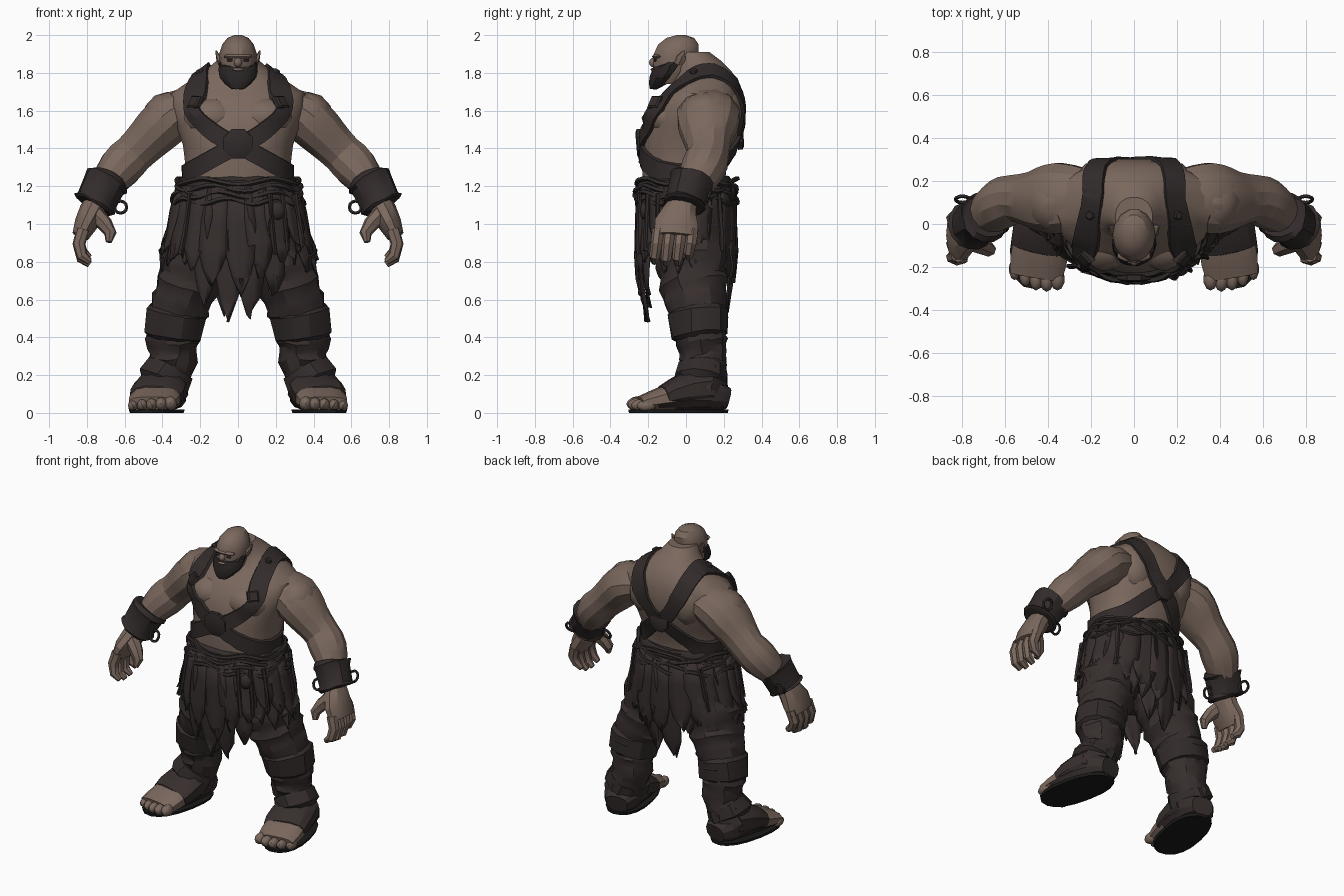
import bpy, bmesh, math, random
from mathutils import Vector, Matrix
from mathutils.bvhtree import BVHTree

random.seed(4)
cube = bpy.data.objects.get("Cube")
if cube:
    bpy.data.objects.remove(cube, do_unlink=True)


def material(name, *rgb):
    m = bpy.data.materials.new(name)
    m.use_nodes = True
    m.diffuse_color = (*rgb, 1)
    m.node_tree.nodes["Principled BSDF"].inputs["Base Color"].default_value = (*rgb, 1)
    return m


skin = material("skin", 0.195, 0.138, 0.11)
cloth = material("dark cloth", 0.038, 0.028, 0.027)
leather = material("leather", 0.032, 0.0245, 0.024)
hair = material("black hair", 0.023, 0.018, 0.018)
sole_black = material("sole black", 0.011, 0.0105, 0.01)
UP, BACK = Vector((0, 0, 1)), Vector((0, 1, 0))
made = []


def finish(name, bm, mats, pair=False, rule=None):
    """Turn a bmesh into an object, mirrored across x if it is a pair."""
    bmesh.ops.recalc_face_normals(bm, faces=bm.faces)
    if rule:
        for f in bm.faces:
            f.material_index = rule(f.calc_center_median())
    me = bpy.data.meshes.new(name)
    bm.to_mesh(me)
    bm.free()
    for m in mats if isinstance(mats, list) else [mats]:
        me.materials.append(m)
    ob = bpy.data.objects.new(name, me)
    bpy.context.collection.objects.link(ob)
    if pair:
        ob.modifiers.new("mirror", "MIRROR").use_mirror_merge = False
    made.append(ob)
    return ob


def bridge(bm, rings, closed=False):
    pairs = list(zip(rings, rings[1:])) + ([(rings[-1], rings[0])] if closed else [])
    for a, b in pairs:
        for j in range(len(a)):
            k = (j + 1) % len(a)
            bm.faces.new((a[j], a[k], b[k], b[j]))


def loft_bm(bm, path, sides=12, hint=BACK, axis=None, power=1, jit=0):
    """Rings along rows of (x, y, z, radius along hint, radius across)."""
    pts = [Vector(p[:3]) for p in path]
    rings = []
    for i, p in enumerate(path):
        t = axis or (pts[min(i + 1, len(pts) - 1)] - pts[max(i - 1, 0)]).normalized()
        u = (hint - t * hint.dot(t)).normalized()
        v = t.cross(u)
        ring = []
        for j in range(sides):
            a = math.tau * (j + 0.5) / sides
            c, s = (math.copysign(abs(q) ** power, q) for q in (math.cos(a), math.sin(a)))
            noise = Vector([random.uniform(-jit, jit) for _ in range(3)])
            ring.append(bm.verts.new(pts[i] + u * c * p[3] + v * s * p[4] + noise))
        rings.append(ring)
    bridge(bm, rings)
    bm.faces.new(rings[0])
    bm.faces.new(rings[-1])


def loft(name, mats, path, pair=False, rule=None, **kw):
    bm = bmesh.new()
    loft_bm(bm, path, **kw)
    return finish(name, bm, mats, pair, rule)


def add_ball(bm, pos, size):
    bmesh.ops.create_icosphere(bm, subdivisions=2, radius=1,
                               matrix=Matrix.Translation(pos) @ Matrix.Diagonal((*size, 1)))


def ball(name, mat, pos, size, pair=False):
    bm = bmesh.new()
    add_ball(bm, pos, size)
    return finish(name, bm, mat, pair)


def resample(rows, n, closed=False):
    """Smooth curve through rows of any width."""
    rows = [Vector(r) for r in rows]
    m = len(rows)
    get = (lambda i: rows[i % m]) if closed else (lambda i: rows[max(0, min(m - 1, i))])
    out = []
    for k in range(n):
        f = k * m / n if closed else k * (m - 1) / (n - 1)
        i = min(int(f), m - 1)
        t = f - i
        a, b, c, d = (get(i + q) for q in (-1, 0, 1, 2))
        out.append(0.5 * (2 * b + (c - a) * t + (2 * a - 5 * b + 4 * c - d) * t * t
                          + (3 * b - a - 3 * c + d) * t ** 3))
    return out


# Torso with neck, trapezius, chest and shoulder blade muscles
bm = bmesh.new()
torso = [(0, 0, 1.1, .22, .28), (0, -.01, 1.2, .22, .285), (0, -.01, 1.3, .225, .28),
         (0, .015, 1.42, .25, .295), (0, .035, 1.52, .26, .33), (0, .06, 1.62, .245, .365),
         (0, .085, 1.69, .21, .36), (0, .105, 1.75, .175, .27), (0, .1, 1.81, .142, .18),
         (0, .07, 1.86, .122, .12), (0, .025, 1.91, .1, .088)]
loft_bm(bm, torso, sides=20, axis=UP, power=.88)
for s in (-1, 1):
    add_ball(bm, (s * .14, -.085, 1.565), (.155, .135, .11))
    add_ball(bm, (s * .15, .2, 1.6), (.13, .1, .16))
bmesh.ops.recalc_face_normals(bm, faces=bm.faces)
bvh = BVHTree.FromBMesh(bm)
finish("torso", bm, skin)

# Arms with rounded shoulder muscles
arm = [(.22, .12, 1.61, .14, .11), (.33, .12, 1.58, .17, .135), (.41, .115, 1.515, .16, .135),
       (.48, .115, 1.445, .13, .122), (.55, .12, 1.375, .112, .112), (.61, .1, 1.315, .12, .118),
       (.67, .06, 1.24, .105, .1), (.735, 0, 1.14, .07, .065)]
bm = bmesh.new()
loft_bm(bm, resample(arm, 13), sides=12)
add_ball(bm, (.37, .105, 1.565), (.135, .15, .135))
finish("arms", bm, skin, pair=True)

# Hands
loft("palms", skin, [(.735, 0, 1.14, .065, .06), (.77, -.03, 1.07, .09, .07), (.805, -.05, 1, .122, .062),
                     (.835, -.055, .935, .118, .045)], pair=True, sides=10)
for i, name in enumerate(("index", "middle", "ring", "little")):
    y, drop = -.145 + .06 * i, (0, .015, .01, -.02)[i]
    loft(name + "_fingers", skin, [(.82, y, .97, .034, .036), (.842, y - .01, .895, .032, .035),
                                   (.825, y - .02, .83 - drop, .029, .03),
                                   (.785, y - .02, .8 - drop, .017, .018)], pair=True, sides=7)
loft("thumbs", skin, [(.765, -.07, 1.06, .055, .05), (.705, -.1, 1, .044, .042), (.675, -.12, .95, .034, .033),
                      (.685, -.135, .905, .017, .017)], pair=True, sides=7)

# Wrist cuffs with rims and rings
loft("wrist_cuffs", leather, [(.69, .035, 1.24, .108, .108), (.695, .03, 1.23, .122, .124),
                              (.708, .025, 1.21, .113, .114), (.752, -.005, 1.12, .106, .108),
                              (.759, -.008, 1.105, .116, .12), (.765, -.01, 1.095, .104, .104)],
     pair=True, sides=14, jit=.004)
for name, c in (("outer_cuff_rings", (.8, .115, 1.14)), ("inner_cuff_rings", (.622, -.02, 1.09))):
    circle = [(c[0] + .032 * math.cos(a), c[1] + .015 * math.sin(a), c[2] + .032 * math.sin(a), .009, .009)
              for a in (math.tau * k / 12 for k in range(13))]
    loft(name, leather, circle, pair=True, sides=5, hint=Vector((.1, 1, .2)))

# Head
loft("head", skin, [(0, -.08, 1.74, .07, .06), (0, -.07, 1.78, .1, .085), (0, -.06, 1.84, .115, .096),
                    (0, -.052, 1.9, .122, .1), (0, -.04, 1.95, .11, .084), (0, -.03, 1.985, .075, .056),
                    (0, -.025, 2, .025, .02)], sides=14, axis=UP)
ball("brow", skin, (0, -.148, 1.887), (.08, .032, .016))
ball("nose", skin, (0, -.172, 1.855), (.022, .024, .026))
ball("eyes", hair, (.042, -.163, 1.866), (.018, .008, .007), True)
loft("ears", skin, [(.088, -.04, 1.85, .024, .018), (.104, -.025, 1.88, .028, .013),
                    (.116, -.01, 1.918, .004, .004)], pair=True, sides=6)
loft("beard", hair, [(0, -.172, 1.715, .02, .035), (0, -.15, 1.74, .046, .068), (0, -.125, 1.775, .068, .094),
                     (0, -.1, 1.81, .082, .103), (0, -.085, 1.835, .088, .103), (0, -.06, 1.855, .06, .1)],
     sides=14, axis=UP, jit=.003)
ball("lower_lip", skin, (0, -.178, 1.818), (.032, .01, .008))

# Chest harness, laid over the torso
core = Vector((0, .05, 1.45))


def hit(p):
    d = (Vector(p) - core).normalized()
    loc = bvh.ray_cast(core + d * 3, -d)[0]
    return loc or Vector(p)


loop = [(.2, .1, 1.82), (.225, -.08, 1.72), (.235, -.17, 1.59), (.12, -.24, 1.475), (-.08, -.26, 1.375),
        (-.24, -.17, 1.29), (-.31, .02, 1.25), (-.22, .19, 1.28), (-.07, .27, 1.41), (.06, .3, 1.51),
        (.14, .28, 1.65), (.185, .2, 1.78)]
for s, name in ((1, "left_shoulder_strap"), (-1, "right_shoulder_strap")):
    centers = [hit((s * p.x, p.y, p.z)) for p in resample(loop, 56, True)]
    bm, rings = bmesh.new(), []
    for i, c in enumerate(centers):
        t = centers[(i + 1) % len(centers)] - centers[i - 1]
        n = (c - core).normalized()
        w = t.cross(n).normalized() * (.054 if c.z > 1.62 else .046)
        row = [hit(c + w * e) for e in (-1, 0, 1)]
        lift = .02 + random.uniform(-.004, .004)
        rings.append([bm.verts.new(q) for q in [q - n * .012 for q in row] + [q + n * lift for q in row[::-1]]])
    bridge(bm, rings, True)
    finish(name, bm, leather)
for name, p, size, sides, pair in (("chest_plate", (0, -.3, 1.42), .085, 8, False),
                                   ("back_plate", (0, .35, 1.46), .07, 8, False),
                                   ("strap_buckles", (.225, -.16, 1.64), .05, 4, True),
                                   ("shoulder_studs", (.2, .04, 1.8), .022, 6, True)):
    c = hit(p)
    n = (c - core).normalized()
    loft(name, leather, [(*(c + n * h), size * k, size * k) for h, k in ((0, 1), (.024, 1), (.032, .75))],
         pair=pair, sides=sides, hint=UP)

# Legs in wrapped cloth
leg = [(.17, .02, .95, .2, .18), (.23, .03, .8, .185, .185), (.275, .045, .65, .175, .16),
       (.325, .065, .52, .15, .15), (.345, .08, .4, .135, .14), (.345, .095, .28, .122, .125),
       (.385, .09, .17, .125, .125), (.41, .07, .08, .14, .13)]
wraps = [(*r[:3], r[3] * k, r[4] * k) for r, k in
         ((r, 1.04 if i % 3 == 1 else .98) for i, r in enumerate(resample(leg, 28)))]
loft("wrapped_legs", cloth, wraps, pair=True, sides=14, jit=.009)
loft("knee_bands", leather, [(.322, .062, .545, .145, .15), (.326, .064, .53, .162, .163),
                             (.345, .075, .41, .152, .158), (.347, .077, .395, .13, .135)],
     pair=True, sides=12, jit=.006)
loft("ankle_bands", leather, [(.36, .09, .235, .13, .132), (.395, .08, .17, .145, .142),
                              (.4, .08, .155, .12, .12)], pair=True, sides=12, jit=.006)

# Feet, wrapped over the instep and bare at the front, on thin soles
loft("feet", [cloth, skin], [(.375, .22, .075, .058, .075), (.385, .16, .09, .078, .115), (.41, .03, .1, .088, .13),
                             (.43, -.08, .085, .073, .135), (.445, -.17, .066, .054, .135),
                             (.457, -.245, .05, .037, .125)],
     pair=True, rule=lambda c: int(c.y < -.1), sides=12, hint=UP, power=.75)
loft("instep_wraps", cloth, [(.39, .12, .13, .115, .13), (.41, .02, .12, .106, .142), (.426, -.07, .096, .084, .143),
                             (.434, -.115, .08, .066, .14), (.436, -.125, .075, .04, .12)],
     pair=True, sides=12, hint=UP, jit=.005, power=.85)
for k, name in enumerate(("big", "second", "third", "fourth", "small")):
    ball(name + "_toes", skin, (.357 + .05 * k, -.258 + .006 * k * (k - 2), .05 - .003 * k),
         (.034 - .002 * k, .052, .038 - .002 * k), True)
loft("soles", sole_black, [(.43, -.04, 0, .265, .13), (.43, -.04, .018, .268, .136)],
     pair=True, sides=18, axis=UP, hint=Vector((.2, -.97, 0)), power=.85)

# Skirt and its torn strips
loft("skirt", cloth, [(0, 0, 1.23, .24, .3), (0, 0, 1.1, .245, .34), (0, 0, .95, .24, .37),
                      (0, 0, .84, .23, .385)], sides=30, axis=UP, jit=.01)


def drape(a, z, out):
    t = (1.2 - z) / .4
    rx, ry = .315 + .09 * min(t, 1), .252 - .06 * max(t - 1, 0)
    return Vector(((rx + out) * math.cos(a), (ry + out) * math.sin(a), z))


bm = bmesh.new()
COUNT = 20
for layer in (0, 1):
    for i in range(COUNT):
        a = math.tau * (i + .5 + .5 * layer) / COUNT + random.uniform(-.04, .04)
        mid = abs(math.sin(a)) ** 7 * (1 if a > math.pi else .8)
        end = random.uniform(.74, .83) + .06 * layer - mid * random.uniform(.26, .36) * (1 - .3 * layer)
        rows = []
        for f, wide in ((0, .17), (.35, .2), (.65, .19), (.84, .13), (1, .012)):
            z = 1.2 + (end - 1.2) * f
            rows.append([bm.verts.new(drape(a + e * wide + random.uniform(-.03, .03),
                                            z + random.uniform(-.02, .02) * f,
                                            .006 + .01 * layer + random.uniform(-.012, .016) * f))
                         for e in (-1, -.33, .33, 1)])
        for p, q in zip(rows, rows[1:]):
            for j in range(3):
                bm.faces.new((p[j], p[j + 1], q[j + 1], q[j]))
strips = finish("torn_strips", bm, cloth)
strips.modifiers.new("thickness", "SOLIDIFY").thickness = .01

# Waist band, ropes and hanging cords
loft("waist_band", leather, [(0, -.005, 1.14, .256, .32), (0, -.005, 1.16, .262, .325),
                             (0, -.005, 1.23, .25, .312), (0, -.005, 1.25, .232, .295)],
     sides=26, axis=UP, jit=.006)
for k in range(4):
    cord = []
    for j in range(61):
        a = math.tau * j / 60
        p = drape(a, 1.225 - .035 * k + .016 * math.sin((5 + k) * a + k), .012 + .008 * math.sin(9 * a + 2 * k))
        cord.append((*p, .014, .014))
    loft("waist_rope_%d" % (k + 1), leather, cord, sides=5, hint=UP)
for k, a in enumerate((-1.05, -.85, -.6, -2.4, .7, 2.4)):
    rows = [(*drape(a + .04 * math.sin(5 * z + k), z, .028), .012, .012) for z in (1.16, 1.05, .95, .84 + .02 * (k % 3))]
    loft("hanging_cord_%d" % (k + 1), leather, rows, sides=5, jit=.004)
ball("hip_pouch", leather, drape(-.95, 1.07, .012), (.045, .03, .05))

# Shading
bpy.ops.object.select_all(action="DESELECT")
for ob in made:
    ob.select_set(True)
bpy.context.view_layer.objects.active = made[0]
bpy.ops.object.shade_smooth_by_angle(angle=math.radians(28))
